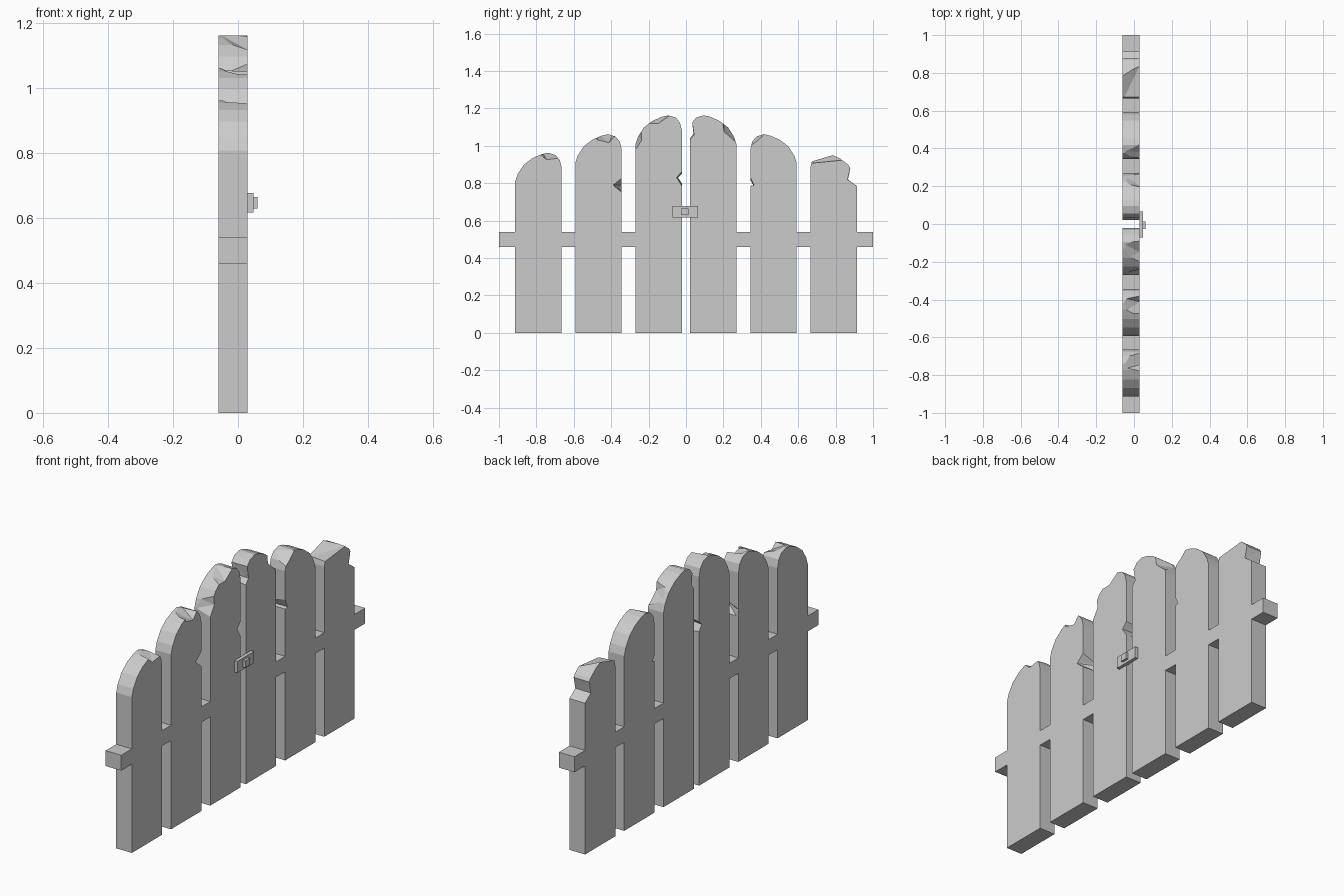
import bpy, bmesh

if "Cube" in bpy.data.objects:
    bpy.data.objects.remove(bpy.data.objects["Cube"])

BACK, FRONT = -0.06, 0.03          # fence thickness along x
WIDTH = 0.248
# arch from outer edge to inner edge: (distance from outer edge, drop below peak)
ARCH = [(0, .155), (.013, .115), (.045, .065), (.09, .03), (.14, .008),
        (.175, 0), (.215, .012), (.238, .04), (WIDTH, .08)]
# (inner edge distance from centre, peak height)
PLANKS = [(.022, 1.163), (.344, 1.062), (.665, .963)]


def make_object(name, bm):
    bmesh.ops.recalc_face_normals(bm, faces=bm.faces)
    mesh = bpy.data.meshes.new(name)
    bm.to_mesh(mesh)
    bm.free()
    ob = bpy.data.objects.new(name, mesh)
    bpy.context.collection.objects.link(ob)
    return ob


def box(name, lo, hi):
    bm = bmesh.new()
    bmesh.ops.create_cube(bm, size=1)
    for v in bm.verts:
        v.co = [(a + b) / 2 + c * (b - a) for a, b, c in zip(lo, hi, v.co)]
    return make_object(name, bm)


def plank(name, side, inner, peak):
    outer = inner + WIDTH
    pts = [(outer, 0)] + [(outer - d, peak - h) for d, h in ARCH] + [(inner, 0)]
    bm = bmesh.new()
    face = bm.faces.new([bm.verts.new((BACK, side * y, z)) for y, z in pts])
    ext = bmesh.ops.extrude_face_region(bm, geom=[face])
    bmesh.ops.translate(bm, vec=(FRONT - BACK, 0, 0),
                        verts=[g for g in ext['geom'] if isinstance(g, bmesh.types.BMVert)])
    return make_object(name, bm)


def chip(ob, front, back):
    """Cut away the hull spanning a front polygon and a back polygon (y, z)."""
    bm = bmesh.new()
    for x, pts in ((FRONT + .001, front), (BACK - .001, back)):
        for y, z in pts:
            bm.verts.new((x, y, z))
    bmesh.ops.convex_hull(bm, input=bm.verts)
    cutter = make_object("chip_cutter", bm)
    cutter.hide_render = True
    mod = ob.modifiers.new("chip", 'BOOLEAN')
    mod.operation, mod.solver, mod.object = 'DIFFERENCE', 'EXACT', cutter
    bpy.context.view_layer.objects.active = ob
    bpy.ops.object.modifier_apply(modifier=mod.name)
    bpy.data.objects.remove(cutter)


# planks, mirrored about the gate gap
left, right = [], []
for i, (inner, peak) in enumerate(PLANKS):
    left.append(plank(f"left_plank_{i + 1}", -1, inner, peak))
    right.append(plank(f"right_plank_{i + 1}", 1, inner, peak))

# worn chips, left gate
chip(left[2], [(-.785, .96), (-.745, .925), (-.66, .937), (-.66, 1), (-.785, 1)],
     [(-.77, .97), (-.66, .97), (-.66, 1), (-.77, 1)])
chip(left[1], [(-.475, 1.032), (-.412, 1.016), (-.378, 1.055), (-.39, 1.1), (-.475, 1.1)],
     [(-.47, 1.065), (-.39, 1.067), (-.43, 1.1)])
chip(left[1], [(-.39, .79), (-.335, .835), (-.335, .745)],
     [(-.343, .79), (-.335, .80), (-.335, .75)])
chip(left[0], [(-.2, 1.118), (-.15, 1.118), (-.09, 1.16), (-.1, 1.2), (-.2, 1.2)],
     [(-.19, 1.15), (-.1, 1.168), (-.15, 1.2)])
chip(left[0], [(-.275, .97), (-.237, 1.03), (-.24, 1.085), (-.29, 1.08)],
     [(-.275, 1.0), (-.265, 1.06), (-.29, 1.06)])
chip(left[0], [(-.015, .87), (-.05, .83), (-.015, .775)],
     [(-.015, .855), (-.043, .83), (-.015, .79)])

# worn chips, right gate
chip(right[0], [(.033, 1.125), (.043, 1.06), (.015, 1.025), (0, 1.03), (0, 1.12)],
     [(.033, 1.125), (.04, 1.065), (.015, 1.03), (0, 1.03), (0, 1.12)])
chip(right[0], [(.195, 1.13), (.203, 1.075), (.26, 1.025), (.29, 1.03), (.25, 1.15)],
     [(.215, 1.13), (.262, 1.06), (.29, 1.05), (.25, 1.15)])
chip(right[1], [(.335, .85), (.364, .79), (.335, .783)],
     [(.335, .83), (.36, .79), (.335, .783)])
chip(right[1], [(.335, .995), (.38, 1.025), (.42, 1.062), (.38, 1.1), (.335, 1.1)],
     [(.34, 1.035), (.39, 1.062), (.37, 1.1), (.335, 1.1)])
chip(right[2], [(.65, .905), (.70, .922), (.84, .924), (.84, 1), (.65, 1)],
     [(.65, .91), (.79, .952), (.84, .99), (.84, 1), (.65, 1)])
chip(right[2], [(.88, .888), (.864, .82), (.92, .78), (.95, .88)],
     [(.88, .888), (.866, .82), (.92, .78), (.95, .88)])

# cross rail pieces filling the gaps between planks and the outer ends
for side, label in ((-1, "left"), (1, "right")):
    for i, (a, b) in enumerate([(.27, .344), (.592, .665), (.913, 1.0)]):
        y0, y1 = sorted((side * a, side * b))
        box(f"{label}_rail_{i + 1}", (BACK, y0, .46), (FRONT, y1, .54))

# latch across the gate gap
box("latch_plate", (.028, -.072, .617), (.047, .065, .677))
box("latch_knob", (.045, -.026, .63), (.06, .013, .665))
